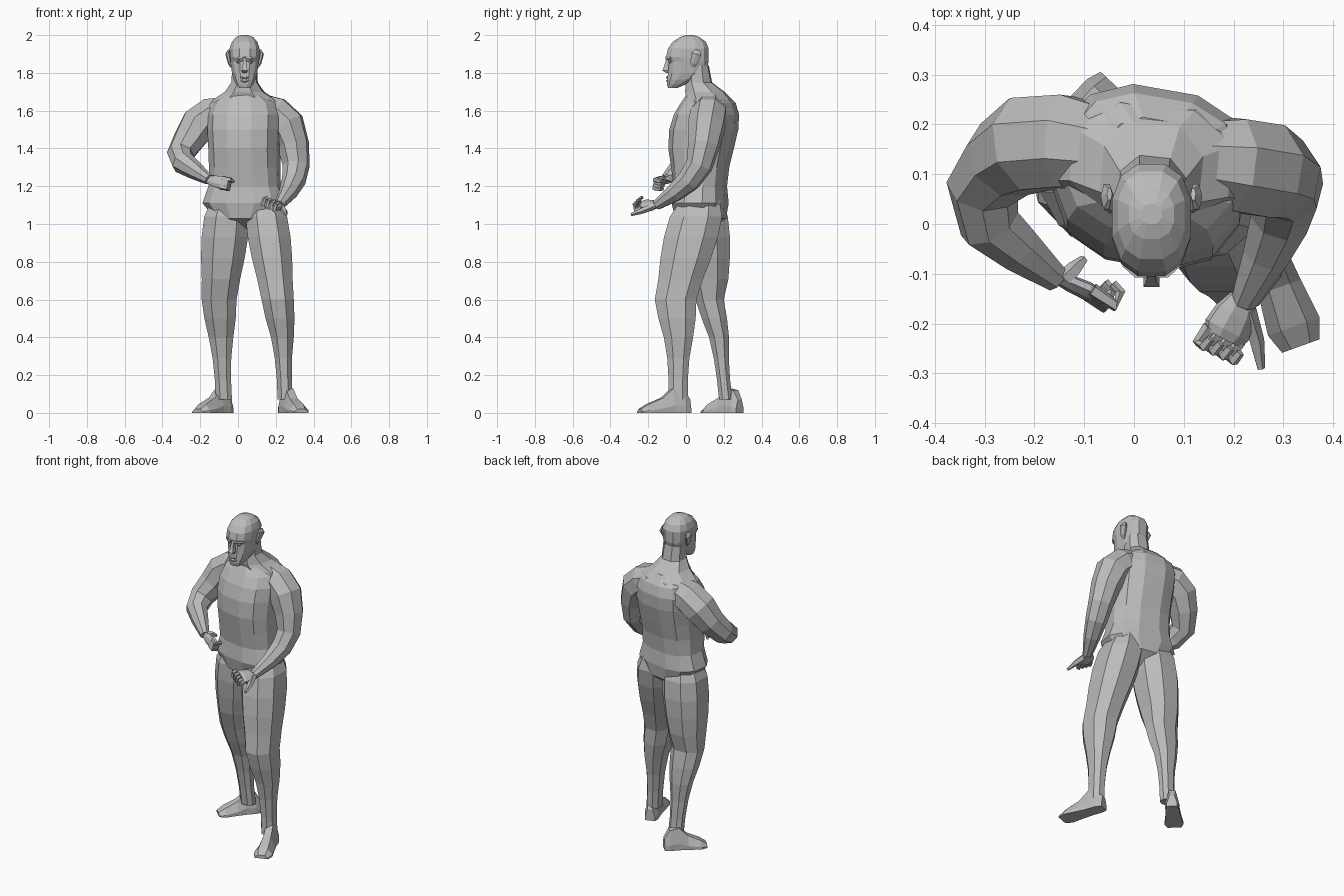
import bpy, bmesh, math
from mathutils import Vector, Matrix

if "Cube" in bpy.data.objects:
    bpy.data.objects.remove(bpy.data.objects["Cube"], do_unlink=True)

shade = 0.5
grey = bpy.data.materials.new("plain grey")
grey.use_nodes = True
grey.diffuse_color = (shade, shade, shade, 1)
grey.node_tree.nodes["Principled BSDF"].inputs["Base Color"].default_value = grey.diffuse_color


def skin(name, rings):
    """Bridge equal rings of points into a closed, flat shaded object."""
    bm = bmesh.new()
    loops = [[bm.verts.new(point) for point in ring] for ring in rings]
    for low, high in zip(loops, loops[1:]):
        for i in range(len(low)):
            bm.faces.new((low[i - 1], low[i], high[i], high[i - 1]))
    bm.faces.new(reversed(loops[0]))
    bm.faces.new(loops[-1])
    bmesh.ops.recalc_face_normals(bm, faces=bm.faces)
    mesh = bpy.data.meshes.new(name)
    bm.to_mesh(mesh)
    bm.free()
    mesh.materials.append(grey)
    bpy.context.collection.objects.link(bpy.data.objects.new(name, mesh))


def unit_ring(sides, power):
    """Squared-off circle filling the unit square, with a flat side to the front."""
    full = math.cos(math.pi / sides) ** (2 / power)
    angles = [math.tau * (i + 0.5) / sides for i in range(sides)]
    return [[math.copysign(abs(v) ** (2 / power), v) / full
             for v in (math.cos(angle), math.sin(angle))] for angle in angles]


def stack(name, middle, rows, sides=8, power=2.3, turn=0):
    """Level rings about x = middle: height, half width, front y and back y."""
    spin = Matrix.Rotation(math.radians(turn), 3, "Z")
    rings = []
    for height, half, front, back in rows:
        centre = Vector((middle, (front + back) / 2, height))
        depth = (back - front) / 2
        rings.append([centre + spin @ Vector((u * half, v * depth, 0))
                      for u, v in unit_ring(sides, power)])
    skin(name, rings)


def tube(name, points, radii, sides=8, flat=1, flat_axis=(0, 0, 1)):
    """Rings square to a path, squeezed along flat_axis by the factor flat."""
    points = [Vector(point) for point in points]
    rings, side, last = [], None, None
    for i, (point, radius) in enumerate(zip(points, radii)):
        ahead = points[min(i + 1, len(points) - 1)]
        along = (ahead - points[max(i - 1, 0)]).normalized()
        if last is None:
            side = along.cross(Vector(flat_axis)).normalized()
        else:
            side = last.rotation_difference(along) @ side
        last = along
        up = side.cross(along) * flat
        rings.append([point + (side * u + up * v) * radius for u, v in unit_ring(sides, 2)])
    skin(name, rings)


def hand(label, wrist, forward, across, span, reach, thumb_tip):
    """Palm, four bent fingers and a thumb; across points to the thumb side."""
    wrist, thumb_tip = Vector(wrist), Vector(thumb_tip)
    forward, across = Vector(forward).normalized(), Vector(across).normalized()
    inward = across.cross(forward)
    if label == "left":
        inward.negate()
    knuckles = wrist + forward * 0.09
    tube(label + "_palm", [wrist, wrist.lerp(knuckles, 0.4), wrist.lerp(knuckles, 0.8), knuckles],
         [span * 0.6, span * 0.9, span, span * 0.8], flat=0.5, flat_axis=inward)
    for i, finger in enumerate(("little", "ring", "middle", "index")):
        base = knuckles + across * span * (i - 1.5) * 0.5 - forward * 0.01
        length = reach if finger == "index" else 0.04
        bend = base + forward * length - inward * 0.01
        tube(f"{label}_{finger}_finger", [base, bend, bend + inward * 0.03,
                                          bend + inward * 0.04 - forward * 0.02],
             (0.012, 0.011, 0.009, 0.007), 5, 1, across)
    root = wrist + forward * 0.02 + across * span * 0.4
    tube(label + "_thumb", [root, root.lerp(thumb_tip, 0.5) + across * 0.006, thumb_tip],
         (0.016, 0.013, 0.007), 5)


def leg(label, hip, knee, calf, ankle, thigh_depth, calf_depth, width):
    """Both legs share one taper, scaled in width and front to back."""
    hip, knee, calf, ankle = (Vector(joint) for joint in (hip, knee, calf, ankle))
    rings = []
    for start, end, depth, halves in (
            (hip, knee, thigh_depth, (.075, .113, .117, .11, .097)),
            (knee, calf, calf_depth, (.088, .079)),
            (calf, ankle, calf_depth, (.062, .047, .041, .041))):
        for i, half in enumerate(halves):
            centre = start.lerp(end, i / (len(halves) - (end is ankle)))
            rings.append([centre + Vector((u * half * width, v * half * depth, 0))
                          for u, v in unit_ring(8, 2.3)])
    skin(label + "_leg", rings)


def foot(label, heel, toe):
    """Flat-soled sections from heel to toe: place, half width, height."""
    heel, toe = Vector(heel), Vector(toe)
    along = toe - heel
    side = Vector((along.y, -along.x, 0)).normalized()
    rings = []
    for place, half, height in ((0, .03, .07), (.12, .04, .12), (.35, .04, .13),
                                (.55, .045, .08), (.85, .055, .045), (1, .04, .02)):
        centre = heel + along * place
        rings.append([centre + side * half * u + Vector((0, 0, height * v)) for u, v in
                      ((-1, 0), (1, 0), (1, .3), (.5, 1), (-.5, 1), (-1, .3))])
    skin(label + "_foot", rings)


# Trunk, turned slightly to its right, with a sloping shoulder yoke
MIDDLE = .035
stack("torso", MIDDLE, [
    (.97, .03, .04, .13), (1.03, .15, -.05, .205), (1.11, .218, -.065, .215),
    (1.2, .187, -.055, .208), (1.3, .183, -.07, .22), (1.4, .185, -.085, .245),
    (1.5, .19, -.08, .268), (1.58, .19, -.055, .272), (1.64, .17, -.02, .255),
    (1.69, .1, .01, .21)], 12, 2.5, -10)
stack("neck", MIDDLE, [(1.6, .2, 0, .25), (1.66, .16, .01, .235), (1.7, .1, 0, .2),
                       (1.75, .067, 0, .135), (1.84, .063, .01, .118)], 8, 2.3, -6)

# Head and face
stack("head", MIDDLE, [
    (1.72, .03, -.095, -.045), (1.74, .045, -.1, 0), (1.765, .058, -.1, .06),
    (1.8, .067, -.095, .105), (1.86, .075, -.09, .12), (1.885, .078, -.105, .12),
    (1.93, .079, -.095, .12), (1.965, .067, -.07, .105), (1.99, .045, -.03, .07),
    (2, .02, 0, .04)], 12, 2.5)
stack("nose", MIDDLE, [(1.8, .01, -.105, -.08), (1.812, .016, -.126, -.08),
                       (1.83, .011, -.118, -.08), (1.88, .007, -.103, -.08)], 4, 2)
for lip, height in (("upper", 1.775), ("lower", 1.758)):
    stack(lip + "_lip", MIDDLE, [(height - .008, .02, -.1, -.07), (height, .025, -.106, -.07),
                                 (height + .008, .015, -.1, -.07)])
for label, sign in (("left", 1), ("right", -1)):
    stack(label + "_eye", MIDDLE + sign * .03, [
        (1.85, .008, -.088, -.06), (1.86, .014, -.094, -.06), (1.868, .008, -.09, -.06)])
    tube(label + "_brow", [(MIDDLE + sign * out, y, 1.88) for out, y in
                           ((.01, -.1), (.03, -.1), (.055, -.08))], (.007, .008, .006), 4)
    tube(label + "_ear", [(MIDDLE + sign * out, y, z) for out, y, z in
                          ((.072, .035, 1.83), (.08, .04, 1.85), (.09, .055, 1.9),
                           (.084, .06, 1.92))], (.008, .018, .026, .012), 6, .4, (1, 0, 0))

# Arms, from inside the shoulder to the wrist
ARM_RADII = (.075, .093, .094, .08, .067, .059, .046, .026)
tube("right_arm", [(-.04, .15, 1.6), (-.14, .165, 1.575), (-.21, .16, 1.525),
                   (-.26, .13, 1.445), (-.305, .075, 1.37), (-.29, 0, 1.325),
                   (-.23, -.05, 1.285), (-.155, -.11, 1.235)], ARM_RADII)
tube("left_arm", [(.1, .13, 1.62), (.195, .12, 1.58), (.255, .11, 1.525),
                  (.292, .095, 1.42), (.308, .07, 1.31), (.295, .015, 1.23),
                  (.265, -.06, 1.165), (.22, -.155, 1.1)], ARM_RADII)
hand("right", (-.16, -.105, 1.235), (.9, -.4, -.2), (.2, .2, 1), .032, .055, (-.1, -.07, 1.23))
hand("left", (.22, -.15, 1.1), (-.45, -.85, 0), (.85, -.4, -.4), .048, .04, (.255, -.29, 1.05))

# Legs, the left one stepping forward
leg("right", (-.05, .09, 1.15), (-.1, .125, .6), (-.09, .175, .4), (-.075, .21, .07),
    1.1, .85, 1.05)
leg("left", (.135, .08, 1.15), (.21, -.055, .6), (.235, -.04, .4), (.25, -.042, .07),
    1.22, 1.25, .97)
foot("right", (-.045, .285, 0), (-.215, .105, 0))
foot("left", (.24, .018, 0), (.335, -.245, 0))
